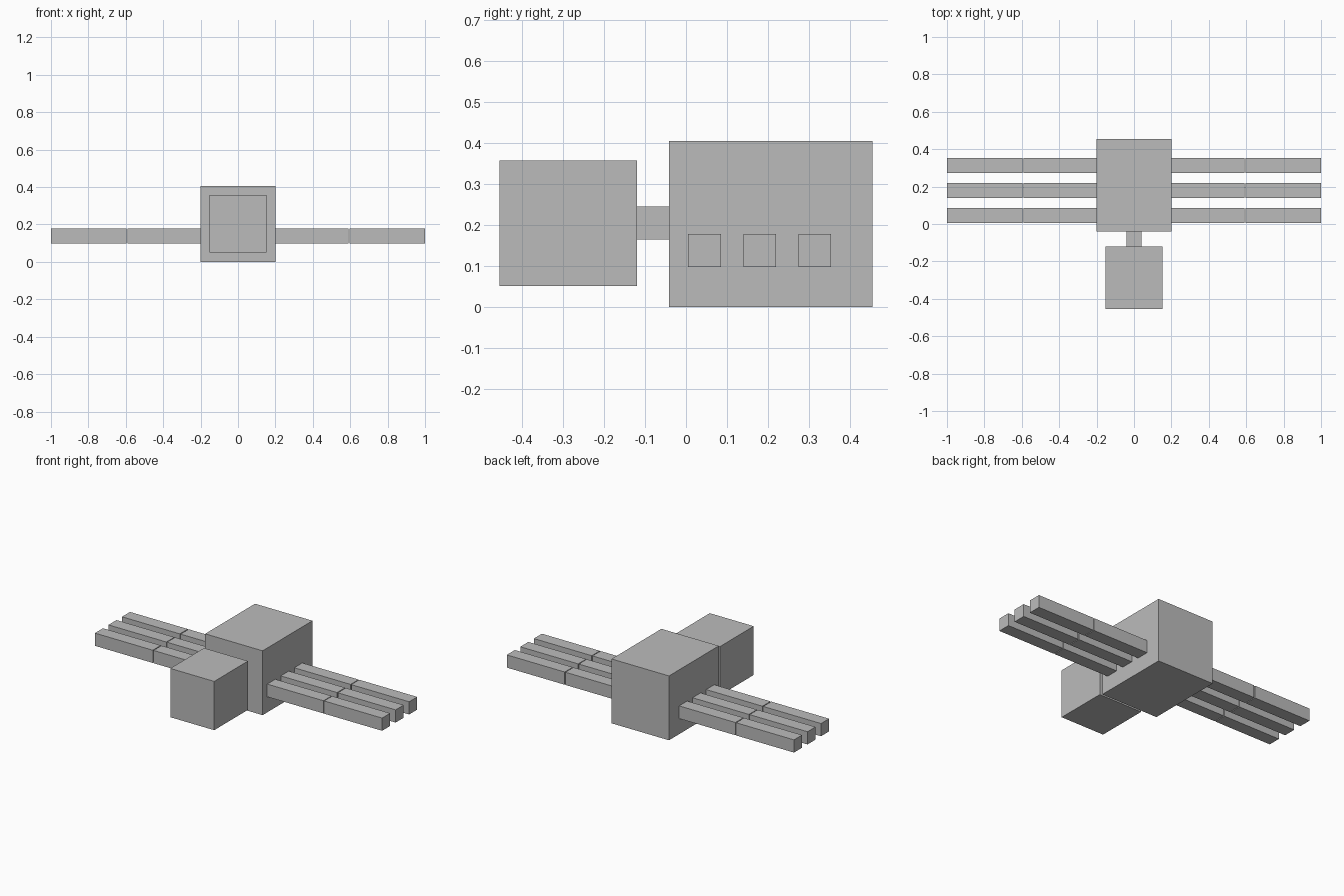
import bpy

if "Cube" in bpy.data.objects:
    bpy.data.objects.remove(bpy.data.objects["Cube"])

grey = bpy.data.materials.new("plain grey")
grey.diffuse_color = (0.5, 0.5, 0.5, 1)
grey.use_nodes = True
grey.node_tree.nodes["Principled BSDF"].inputs["Base Color"].default_value = grey.diffuse_color


def box(name, x, y, z):
    """Box spanning the given (min, max) ranges."""
    spans = (x, y, z)
    bpy.ops.mesh.primitive_cube_add(size=1, location=[(a + b) / 2 for a, b in spans])
    ob = bpy.context.object
    ob.name = name
    ob.scale = [b - a for a, b in spans]
    bpy.ops.object.transform_apply(location=False, rotation=False, scale=True)
    ob.data.materials.append(grey)
    return ob


# Body, neck and head
box("body", (-0.2, 0.2), (-0.041, 0.455), (0.0, 0.405))
box("neck", (-0.041, 0.041), (-0.119, -0.041), (0.165, 0.245))
box("head", (-0.153, 0.153), (-0.455, -0.119), (0.051, 0.358))

# Three legs per side, each with an inner and an outer segment and a thin joint gap
for side, label in ((1, "right"), (-1, "left")):
    for i, yc in enumerate((0.045, 0.18, 0.314), 1):
        for part, x0, x1 in (("inner", 0.2, 0.592), ("outer", 0.597, 1.0)):
            box(f"{label}_leg_{i}_{part}", sorted((side * x0, side * x1)),
                (yc - 0.04, yc + 0.04), (0.098, 0.178))
